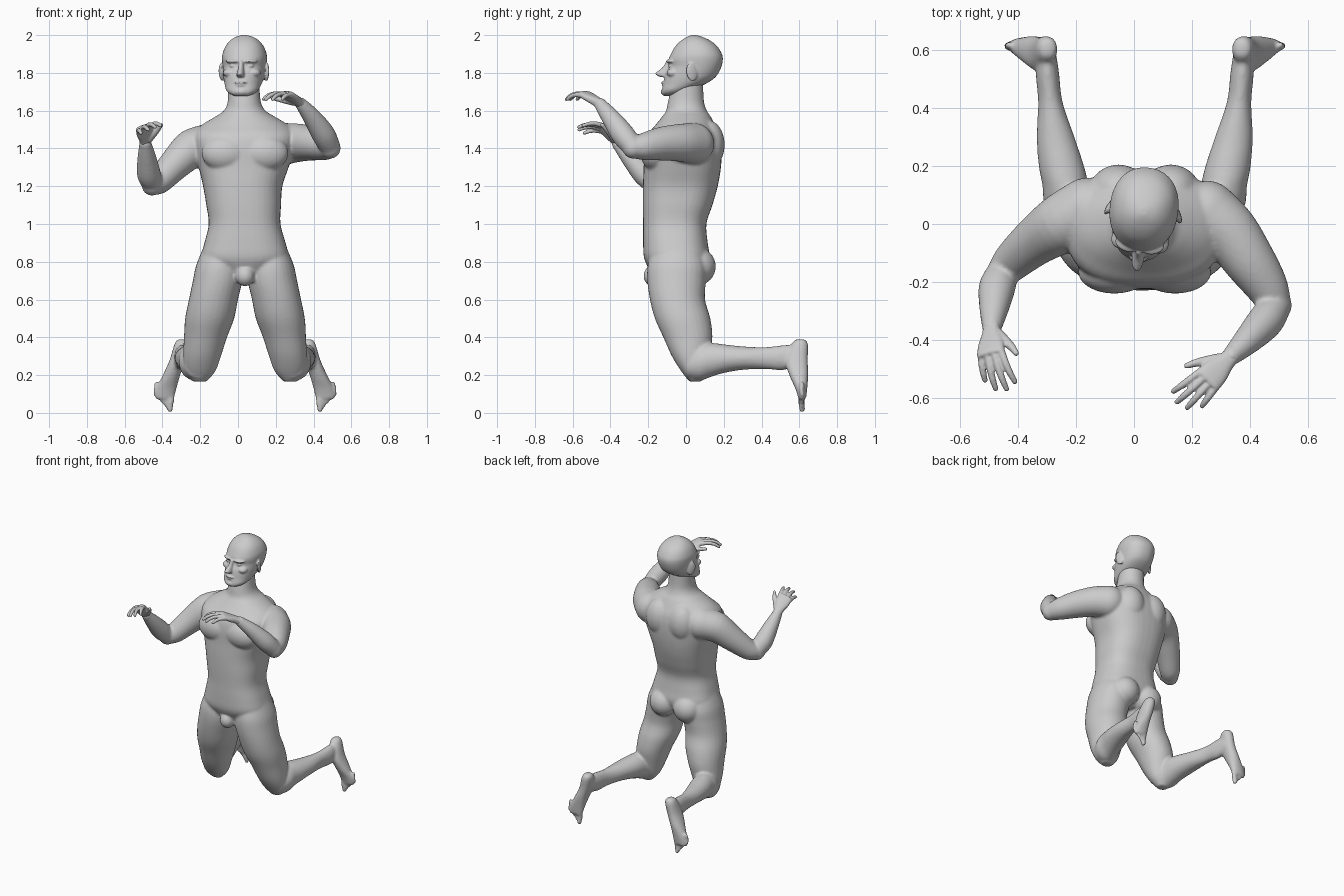
import bpy, bmesh, math
from mathutils import Vector, Matrix

MID = 0.037  # x of the body's plane of symmetry
X, Y, Z = Vector((1, 0, 0)), Vector((0, 1, 0)), Vector((0, 0, 1))


def spow(v, p):
    return math.copysign(abs(v) ** p, v)


def loft(bm, rings, n=28, sub=4):
    """Skin rings of (centre, u axis, v axis, exponent), eased by a spline."""
    rows = [list(c) + list(u) + list(v) + [p] for c, u, v, p in rings]
    fine = []
    for i in range(len(rows) - 1):
        a, b, c, d = rows[max(i - 1, 0)], rows[i], rows[i + 1], rows[min(i + 2, len(rows) - 1)]
        for k in range(sub):
            t = k / sub
            fine.append([0.5 * (2 * q + (r - p) * t + (2 * p - 5 * q + 4 * r - s) * t * t
                                + (3 * q - p - 3 * r + s) * t ** 3)
                         for p, q, r, s in zip(a, b, c, d)])
    fine.append(rows[-1])
    loops = []
    for f in fine:
        c, u, v, e = Vector(f[0:3]), Vector(f[3:6]), Vector(f[6:9]), 2 / f[9]
        loops.append([bm.verts.new(c + u * spow(math.cos(a), e) + v * spow(math.sin(a), e))
                      for a in (2 * math.pi * k / n for k in range(n))])
    for a, b in zip(loops, loops[1:]):
        for k in range(n):
            bm.faces.new((a[k], a[(k + 1) % n], b[(k + 1) % n], b[k]))
    bm.faces.new(loops[0])
    bm.faces.new(loops[-1])


def stack(bm, secs, p=2.0, side=1):
    """Horizontal sections: z, cx, rx, cy, ry. side -1 mirrors across the body."""
    loft(bm, [(((cx if side > 0 else 2 * MID - cx), cy, z), X * rx, Y * ry, p)
              for z, cx, rx, cy, ry in secs])


def tube(bm, pts, n=20):
    """Round tube through (x, y, z, radius), with ball ends."""
    P = [Vector(q[:3]) for q in pts]
    rings = []
    for i, q in enumerate(pts):
        t = (P[min(i + 1, len(P) - 1)] - P[max(i - 1, 0)]).normalized()
        u = t.cross(Z if abs(t.z) < 0.9 else Y).normalized()
        rings.append((P[i], u * q[3], t.cross(u) * q[3], 2))
    loft(bm, rings, n)
    for q in (pts[0], pts[-1]):
        ball(bm, q[:3], (q[3],) * 3)


def ball(bm, c, r, rz=0.0, rx=0.0):
    m = (Matrix.Translation(c) @ Matrix.Rotation(rz, 4, 'Z') @ Matrix.Rotation(rx, 4, 'X')
         @ Matrix.Diagonal((*r, 1)))
    bmesh.ops.create_uvsphere(bm, u_segments=24, v_segments=16, radius=1, matrix=m)


def finish(bm, name, voxel, smooth):
    """Fuse the overlapping volumes into one smooth skin."""
    bmesh.ops.recalc_face_normals(bm, faces=bm.faces)
    me = bpy.data.meshes.new(name)
    bm.to_mesh(me)
    bm.free()
    ob = bpy.data.objects.new(name, me)
    bpy.context.collection.objects.link(ob)
    r = ob.modifiers.new("fuse", 'REMESH')
    r.mode, r.voxel_size, r.use_smooth_shade = 'VOXEL', voxel, True
    s = ob.modifiers.new("soften", 'SMOOTH')
    s.factor, s.iterations = 0.5, smooth
    bpy.context.view_layer.objects.active = ob
    for m in ("fuse", "soften"):
        bpy.ops.object.modifier_apply(modifier=m)
    return ob


# torso and neck: z, cx, half width, front y, back y
body = bmesh.new()
torso = [(.70, .037, .09, -.16, .04), (.76, .037, .20, -.195, .10), (.82, .037, .232, -.222, .125),
         (.90, .037, .215, -.227, .115), (1.0, .035, .19, -.227, .108), (1.1, .03, .198, -.229, .14),
         (1.2, .025, .21, -.228, .168), (1.3, .03, .238, -.224, .185), (1.4, .035, .265, -.222, .19),
         (1.47, .037, .268, -.205, .18), (1.52, .037, .235, -.165, .157), (1.57, .037, .155, -.125, .13),
         (1.60, .035, .11, -.105, .11), (1.65, .033, .087, -.095, .095), (1.75, .03, .083, -.07, .09)]
loft(body, [((cx, (f + b) / 2, z), X * w, Y * (b - f) / 2, 2.5 if .8 < z < 1.5 else 2.1)
            for z, cx, w, f, b in torso], 40)
ball(body, (MID, -.175, .725), (.05, .05, .055))

for s in (1, -1):
    # chest muscle, shoulder blade, buttock
    ball(body, (MID - s * .105, -.165, 1.375), (.125, .075, .095))
    ball(body, (MID - s * .09, .115, 1.42), (.10, .09, .13))
    ball(body, (MID - s * .095, .06, .775), (.10, .098, .10))
    # thigh down to the knee
    stack(body, [(.86, -.09, .10, -.05, .13), (.78, -.10, .122, -.048, .155), (.70, -.108, .131, -.05, .155),
                 (.60, -.13, .13, -.045, .146), (.50, -.15, .13, -.018, .147), (.40, -.172, .114, .01, .13),
                 (.30, -.19, .10, .025, .10), (.22, -.20, .08, .04, .065), (.165, -.203, .035, .05, .03)], 2.1, s)
    # lower leg, running backwards: y, cx, half width, cz, half height
    shin = [(.0, -.21, .07, .25, .065), (.07, -.225, .085, .265, .095), (.13, -.235, .08, .28, .09),
            (.2, -.25, .078, .287, .076), (.3, -.27, .065, .29, .062), (.42, -.288, .042, .29, .058),
            (.52, -.298, .04, .293, .066), (.6, -.30, .03, .31, .05)]
    loft(body, [((cx if s > 0 else 2 * MID - cx, y, cz), X * hx, Z * hz, 2) for y, cx, hx, cz, hz in shin])
    # foot and toes
    stack(body, [(.39, -.30, .018, .605, .022), (.365, -.30, .036, .602, .044), (.28, -.32, .042, .585, .06),
                 (.20, -.352, .046, .597, .05), (.13, -.378, .053, .61, .032), (.075, -.388, .05, .616, .02)], 2.2, s)
    for i in range(5):
        r = .017 if i == 0 else .0115
        tip, root = -.360 - .02 * i, -.352 - .02 * i
        if s < 0:
            tip, root = 2 * MID - tip, 2 * MID - root
        tube(body, [(root, .617, .10 + .014 * i, r), ((root + tip) / 2, .611, .06 + .016 * i, r),
                    (tip, .615, .018 + .02 * i, r * .9)], 12)

# arms, each an upper arm and a forearm
for arm in ([(-.16, .05, 1.42, .11), (-.25, .0, 1.395, .103), (-.34, -.06, 1.31, .084),
             (-.42, -.13, 1.225, .068), (-.455, -.17, 1.205, .055)],
            [(-.452, -.165, 1.208, .054), (-.472, -.22, 1.265, .063), (-.482, -.29, 1.345, .051),
             (-.49, -.36, 1.425, .033)],
            [(.25, .04, 1.425, .11), (.33, -.03, 1.43, .10), (.40, -.13, 1.425, .089),
             (.46, -.22, 1.41, .073), (.488, -.28, 1.402, .056)],
            [(.488, -.28, 1.405, .055), (.452, -.335, 1.475, .062), (.392, -.40, 1.565, .049),
             (.335, -.455, 1.635, .033)]):
    tube(body, arm, 28)
finish(body, "body", .0085, 5)


def hand(name, wrist, fwd, thumb, curls):
    bm = bmesh.new()
    W, F = Vector(wrist), Vector(fwd).normalized()
    T = Vector(thumb)
    T = (T - F * T.dot(F)).normalized()
    N = F.cross(T)
    N = N if N.z > 0 else -N
    # palm
    loft(bm, [(W + F * d, T * a, N * b, 2.4) for d, a, b in
              ((-.03, .03, .028), (.02, .032, .024), (.07, .046, .021), (.115, .05, .018), (.128, .044, .012))])
    # fingers
    for off, ln, back in ((.037, .125, .0), (.013, .138, .004), (-.012, .13, 0), (-.036, .10, -.012)):
        q = W + F * (.112 + back) + T * off
        pts = [(*q, .0135)]
        for c, part, r in zip(curls, (.42, .32, .26), (.0125, .0115, .0095)):
            a = math.radians(c)
            d = (F * math.cos(a) - N * math.sin(a) + T * off * 4).normalized()
            q = q + d * ln * part
            pts.append((*q, r))
        tube(bm, pts, 14)
    # thumb
    tube(bm, [(*(W + F * d + T * t - N * h), r) for d, t, h, r in
              ((.03, .02, .005, .022), (.07, .052, .014, .017), (.10, .072, .02, .0135), (.125, .085, .026, .01))], 14)
    finish(bm, name, .005, 2)


hand("right_hand", (-.49, -.36, 1.43), (-.03, -.7, .68), (.85, 0, .5), (35, 52, 66))
hand("left_hand", (.33, -.46, 1.64), (-.64, -.64, .40), (-.7, .7, 0), (20, 38, 58))

# head, built facing forward then turned: z, half width, front y, back y
head = bmesh.new()
skull = [(1.678, .035, -.12, -.03), (1.69, .065, -.128, .0), (1.71, .085, -.127, .03), (1.74, .097, -.12, .10),
         (1.77, .105, -.115, .148), (1.80, .11, -.107, .173), (1.835, .114, -.09, .188), (1.87, .118, -.092, .195),
         (1.90, .116, -.08, .19), (1.94, .101, -.057, .166), (1.97, .077, -.027, .13), (1.99, .047, .005, .088),
         (2.0, .012, .03, .055)]
loft(head, [((0, (f + b) / 2, z), X * w, Y * (b - f) / 2, 2.2) for z, w, f, b in skull], 40)
# nose
stack(head, [(1.865, 0, .012, -.085, .02), (1.83, 0, .014, -.10, .025), (1.80, 0, .019, -.122, .04),
             (1.788, 0, .021, -.12, .038), (1.778, 0, .015, -.112, .025)])
# lips and chin
ball(head, (0, -.112, 1.749), (.036, .022, .008))
ball(head, (0, -.108, 1.735), (.032, .022, .008))
ball(head, (0, -.105, 1.70), (.04, .03, .022))
for s in (1, -1):
    # brow, cheekbone, eye, ear
    ball(head, (s * .045, -.075, 1.862), (.042, .026, .011), -s * -.25)
    ball(head, (s * .066, -.06, 1.80), (.034, .035, .024))
    ball(head, (s * .045, -.066, 1.837), (.022, .024, .012))
    ball(head, (s * .118, .045, 1.805), (.011, .031, .05), s * .45, .15)
turn = Matrix.Translation((.033, .04, 0)) @ Matrix.Rotation(math.radians(-7), 4, 'Z') @ Matrix.Translation((0, -.04, 0))
bmesh.ops.transform(head, matrix=turn, verts=head.verts)
finish(head, "head", .005, 3)
